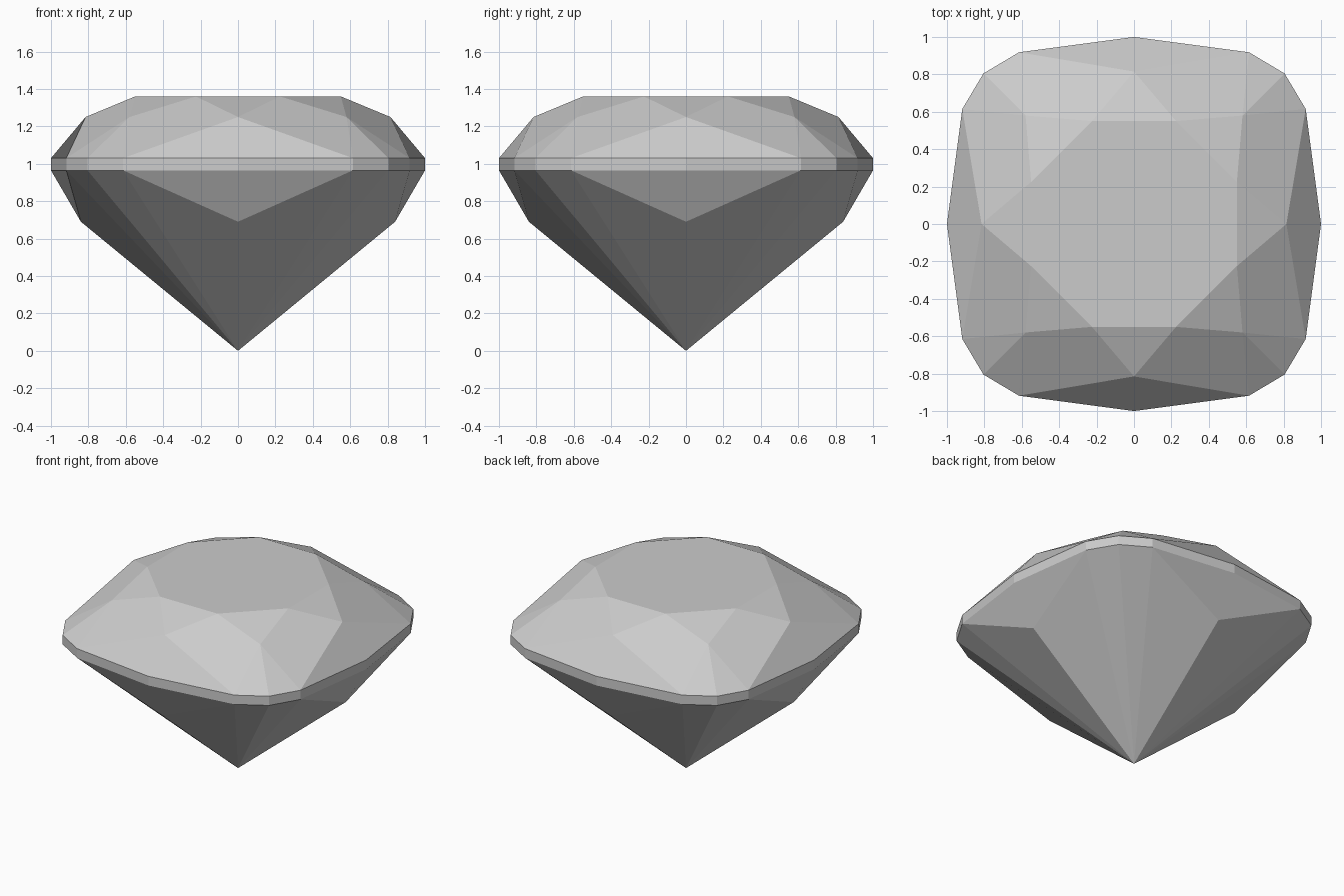
import bpy
import bmesh
from mathutils import Matrix, Vector

cube = bpy.data.objects.get("Cube")
if cube:
    bpy.data.objects.remove(cube)

# Single neutral gem colour
grey = bpy.data.materials.new("gem_grey")
grey.use_nodes = True
colour = (0.6, 0.6, 0.6, 1.0)
grey.diffuse_color = colour
grey.node_tree.nodes["Principled BSDF"].inputs["Base Color"].default_value = colour

# Heights of the facet levels
PAVILION, GIRDLE_LOW, GIRDLE_TOP, SHOULDER, TABLE = 0.69, 0.965, 1.03, 1.25, 1.36

# Girdle outline of one quarter, from the middle of the front side onwards
OUTLINE = [(0, -1), (0.615, -0.918), (0.805, -0.805), (0.918, -0.615), (1, 0)]
LEFT = (-0.615, -0.918)


def quarter_faces():
    """Facets of one quarter, as lists of points."""
    low = [(x, y, GIRDLE_LOW) for x, y in OUTLINE]
    top = [(x, y, GIRDLE_TOP) for x, y in OUTLINE]
    culet = (0, 0, 0)
    front_low, side_low = (0, -0.84, PAVILION), (0.84, 0, PAVILION)
    front_mid, side_mid = (0, -0.815, SHOULDER), (0.815, 0, SHOULDER)
    corner = (0.58, -0.58, SHOULDER)
    front_table, side_table = (0.225, -0.55, TABLE), (0.55, -0.225, TABLE)
    left_table = (-0.225, -0.55, TABLE)

    # Girdle band
    faces = [[low[i], low[i + 1], top[i + 1], top[i]] for i in range(4)]
    # Kites above and below the girdle
    faces.append([top[0], top[1], front_mid, (*LEFT, GIRDLE_TOP)])
    faces.append([low[0], (*LEFT, GIRDLE_LOW), front_low, low[1]])
    # Crown facets
    faces += [
        [front_mid, top[1], corner, front_table],
        [side_mid, side_table, corner, top[3]],
        [corner, top[1], top[2]],
        [corner, top[2], top[3]],
        [corner, side_table, front_table],
        [front_mid, front_table, left_table],
    ]
    # Pavilion facets running down to the point
    rim = [front_low, low[1], low[2], low[3], side_low]
    faces += [[culet, b, a] for a, b in zip(rim, rim[1:])]
    return faces


# Turn the quarter around the axis four times and close it with the table
bm = bmesh.new()
table = []
for step in range(4):
    turn = Matrix.Rotation(step * 1.5707963, 3, "Z")
    for points in quarter_faces():
        bm.faces.new([bm.verts.new(turn @ Vector(p)) for p in points])
    for p in ((-0.225, -0.55, TABLE), (0.225, -0.55, TABLE)):
        table.append(bm.verts.new(turn @ Vector(p)))
bm.faces.new(table)
bmesh.ops.remove_doubles(bm, verts=bm.verts, dist=0.001)
bmesh.ops.recalc_face_normals(bm, faces=bm.faces)

mesh = bpy.data.meshes.new("cut_gem")
bm.to_mesh(mesh)
bm.free()
mesh.materials.append(grey)
gem = bpy.data.objects.new("cut_gem", mesh)
bpy.context.collection.objects.link(gem)
